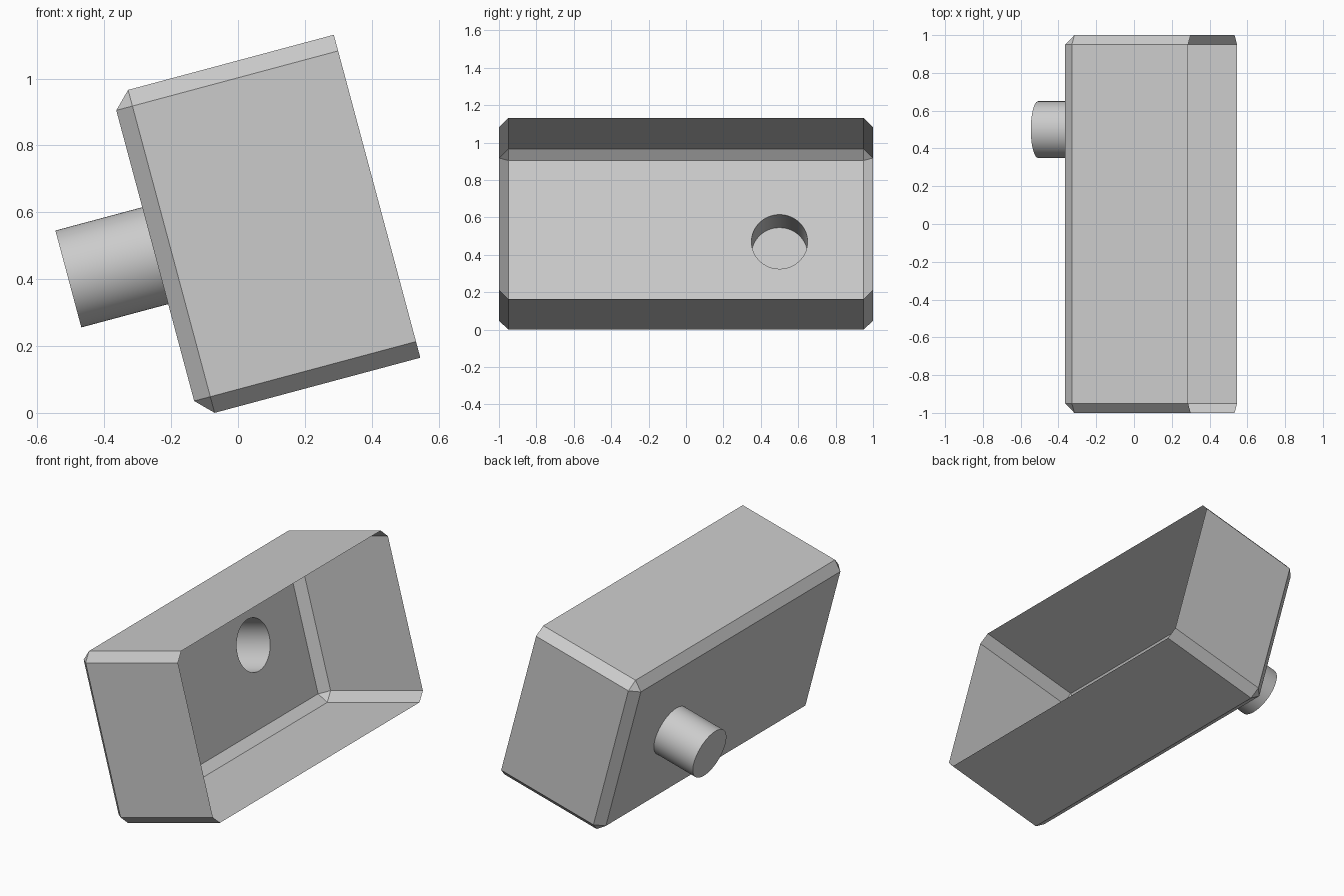
import bpy, bmesh, math
from mathutils import Matrix, Vector

if "Cube" in bpy.data.objects:
    bpy.data.objects.remove(bpy.data.objects["Cube"], do_unlink=True)

DEPTH, HEIGHT, WIDTH, CHAMFER = 0.687, 1.0, 2.0, 0.05
RADIUS, TUBE_LENGTH, SIDES = 0.15, 0.269, 64

# Local x points out of the open side; the whole model is tilted about y
TILT = Matrix.Translation((0.416, 0, 0.648)) @ Matrix.Rotation(math.radians(-15), 4, 'Y')
HOLE = Matrix.Translation((-DEPTH, 0.5, 0)) @ Matrix.Rotation(math.radians(90), 4, 'Y')

grey = bpy.data.materials.new("light_grey")
grey.use_nodes = True
colour = (0.6, 0.6, 0.6, 1)
grey.diffuse_color = colour
grey.node_tree.nodes["Principled BSDF"].inputs["Base Color"].default_value = colour


def add_object(name, bm):
    mesh = bpy.data.meshes.new(name)
    bm.transform(TILT)
    bm.normal_update()
    bm.to_mesh(mesh)
    bm.free()
    mesh.materials.append(grey)
    obj = bpy.data.objects.new(name, mesh)
    bpy.context.collection.objects.link(obj)
    return obj


# Open tray: a chamfered block cut off square at the rim
bm = bmesh.new()
bmesh.ops.create_cube(bm, size=1, matrix=Matrix.Diagonal((2 * DEPTH, WIDTH, HEIGHT, 1)))
bmesh.ops.bevel(bm, geom=bm.edges[:], offset=CHAMFER, segments=1, affect='EDGES')
bmesh.ops.bisect_plane(bm, geom=bm.verts[:] + bm.edges[:] + bm.faces[:],
                       plane_co=(0, 0, 0), plane_no=(1, 0, 0), clear_outer=True)

# Round hole through the back wall, where the tube joins
bm.normal_update()
back = min(bm.faces, key=lambda f: f.calc_center_median().x)
outline = list(back.edges)
bmesh.ops.delete(bm, geom=[back], context='FACES_ONLY')
ring = bmesh.ops.create_circle(bm, segments=SIDES, radius=RADIUS, matrix=HOLE)["verts"]
outline += list({e for v in ring for e in v.link_edges})
filled = bmesh.ops.triangle_fill(bm, edges=outline, use_beauty=True, normal=Vector((-1, 0, 0)))
bm.normal_update()
for item in filled["geom"]:
    if isinstance(item, bmesh.types.BMFace) and item.normal.x > 0:
        item.normal_flip()
add_object("open_tray", bm)

# Hollow tube, closed at its outer end and open to the tray
bm = bmesh.new()
bmesh.ops.create_cone(bm, cap_ends=True, segments=SIDES, radius1=RADIUS, radius2=RADIUS,
                      depth=TUBE_LENGTH,
                      matrix=Matrix.Translation((-TUBE_LENGTH / 2, 0, 0)) @ HOLE)
inner = max(bm.faces, key=lambda f: f.calc_center_median().x)
bmesh.ops.delete(bm, geom=[inner], context='FACES_ONLY')
tube = add_object("back_tube", bm)
bpy.ops.object.select_all(action='DESELECT')
tube.select_set(True)
bpy.context.view_layer.objects.active = tube
bpy.ops.object.shade_smooth_by_angle(angle=math.radians(30))
